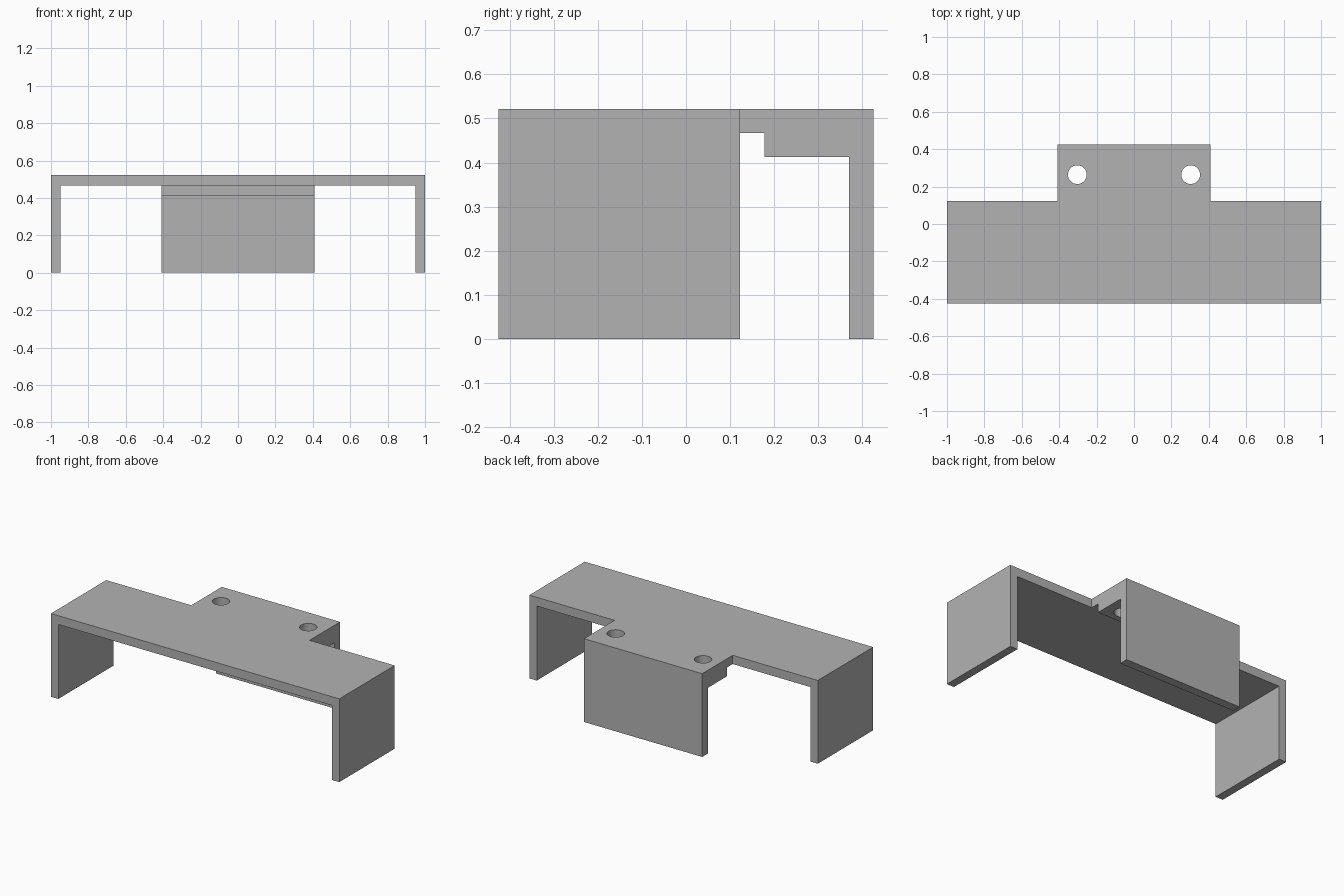
import bpy
import bmesh
from mathutils import Vector

cube = bpy.data.objects.get("Cube")
if cube:
    bpy.data.objects.remove(cube, do_unlink=True)

grey = bpy.data.materials.new("plain grey")
grey.use_nodes = True
grey.diffuse_color = (0.45, 0.45, 0.45, 1)
grey.node_tree.nodes["Principled BSDF"].inputs["Base Color"].default_value = grey.diffuse_color

TOP, WALL = 0.522, 0.055
UNDER = TOP - WALL
FRONT, MIDDLE, BACK = -0.425, 0.123, 0.425
TAB = 0.41


def extrude(name, points, offset):
    """Make a solid by pushing a flat outline along an offset."""
    bm = bmesh.new()
    face = bm.faces.new([bm.verts.new(p) for p in points])
    new = bmesh.ops.extrude_face_region(bm, geom=[face])["geom"]
    verts = [v for v in new if isinstance(v, bmesh.types.BMVert)]
    bmesh.ops.translate(bm, verts=verts, vec=Vector(offset))
    bmesh.ops.recalc_face_normals(bm, faces=bm.faces)
    mesh = bpy.data.meshes.new(name)
    bm.to_mesh(mesh)
    bm.free()
    mesh.materials.append(grey)
    obj = bpy.data.objects.new(name, mesh)
    bpy.context.collection.objects.link(obj)
    return obj


def combine(target, other, operation):
    """Apply a boolean and remove the used part."""
    mod = target.modifiers.new(operation.lower(), "BOOLEAN")
    mod.operation, mod.solver, mod.object = operation, "EXACT", other
    bpy.context.view_layer.objects.active = target
    bpy.ops.object.modifier_apply(modifier=mod.name)
    bpy.data.objects.remove(other, do_unlink=True)


# Wide bridge with a leg at each end
inner = 1 - WALL + 0.004
outline = [(-1, 0), (-1, TOP), (1, TOP), (1, 0),
           (inner, 0), (inner, UNDER), (-inner, UNDER), (-inner, 0)]
bracket = extrude("bracket", [(x, FRONT, z) for x, z in outline],
                  (0, MIDDLE - FRONT, 0))

# Rear tab with a thickened underside and a back plate
start, step, plate = 0, 0.178, BACK - WALL
low = UNDER - WALL
outline = [(start, UNDER), (start, TOP), (BACK, TOP), (BACK, 0),
           (plate, 0), (plate, low), (step, low), (step, UNDER)]
rear_tab = extrude("rear_tab", [(-TAB, y, z) for y, z in outline],
                   (2 * TAB, 0, 0))
combine(bracket, rear_tab, "UNION")

# Screw holes through the tab
for side in (-1, 1):
    bpy.ops.mesh.primitive_cylinder_add(vertices=48, radius=0.05, depth=0.4,
                                        location=(side * 0.303, 0.264, UNDER))
    hole = bpy.context.object
    hole.name = "hole_cutter"
    hole.hide_render = True
    hole.data.materials.append(grey)
    bpy.context.view_layer.update()
    combine(bracket, hole, "DIFFERENCE")

# Smooth hole walls, sharp edges elsewhere
bpy.ops.object.select_all(action="DESELECT")
bracket.select_set(True)
bpy.context.view_layer.objects.active = bracket
bpy.ops.object.shade_smooth_by_angle()
